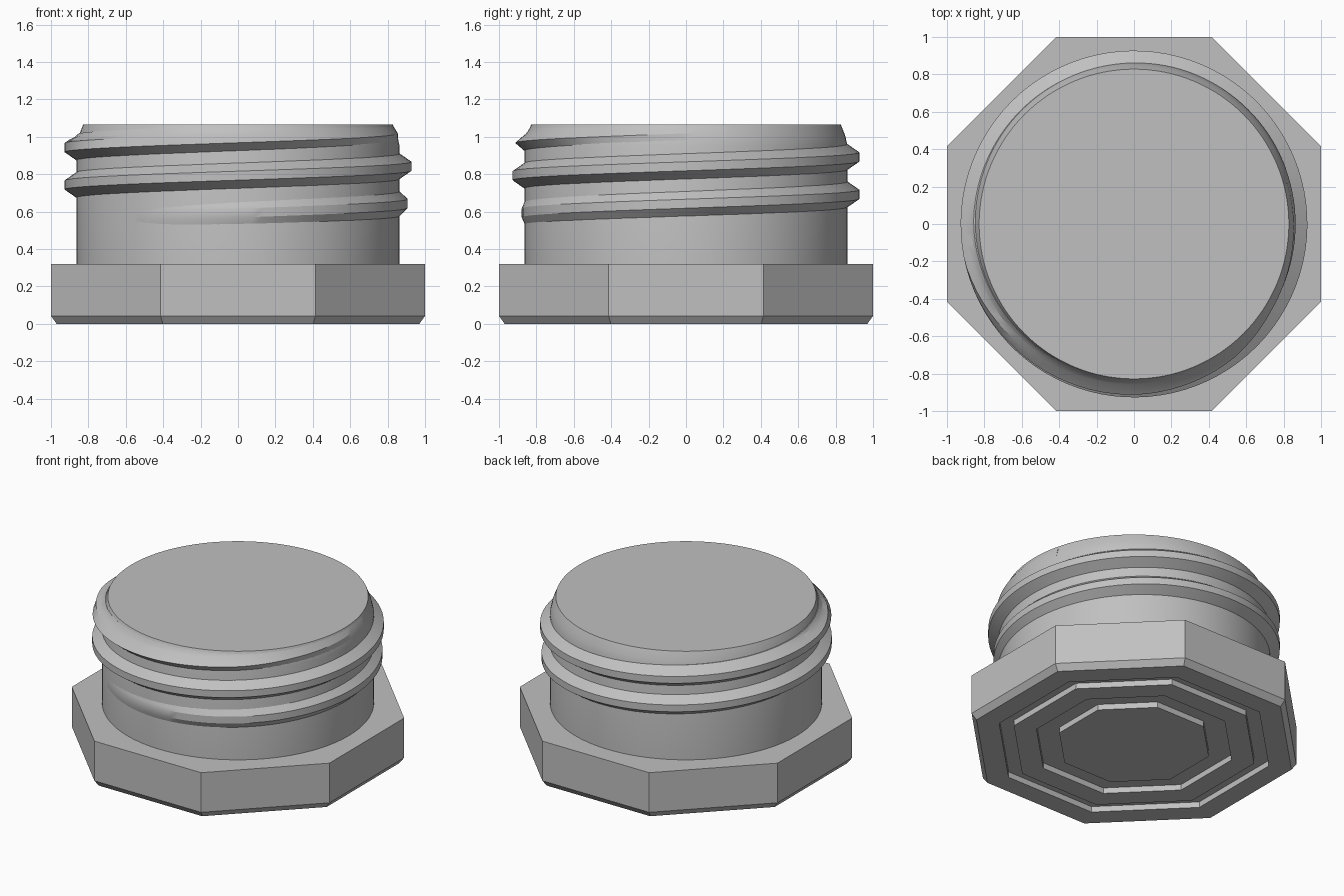
import bpy
import bmesh
from math import cos, sin, pi, radians

cube = bpy.data.objects.get("Cube")
if cube:
    bpy.data.objects.remove(cube)

grey = bpy.data.materials.new("plain grey")
grey.use_nodes = True
colour = (0.53, 0.53, 0.53, 1)
grey.diffuse_color = colour
grey.node_tree.nodes["Principled BSDF"].inputs["Base Color"].default_value = colour


def skin(name, rings, closed_ring, smooth):
    """Join successive rings of points into a capped solid."""
    bm = bmesh.new()
    loops = [[bm.verts.new(p) for p in ring] for ring in rings]
    n = len(loops[0])
    for a, b in zip(loops, loops[1:]):
        for i in range(n):
            j = (i + 1) % n
            bm.faces.new((a[i], a[j], b[j], b[i]))
    bm.faces.new(loops[0])
    bm.faces.new(loops[-1])
    bmesh.ops.recalc_face_normals(bm, faces=bm.faces)
    mesh = bpy.data.meshes.new(name)
    bm.to_mesh(mesh)
    bm.free()
    mesh.materials.append(grey)
    obj = bpy.data.objects.new(name, mesh)
    bpy.context.collection.objects.link(obj)
    if smooth:
        bpy.ops.object.select_all(action="DESELECT")
        obj.select_set(True)
        bpy.context.view_layer.objects.active = obj
        bpy.ops.object.shade_smooth_by_angle(angle=radians(25))
    return obj


def lathe(name, profile, sides, turn=0.0, smooth=False):
    angles = [turn + 2 * pi * i / sides for i in range(sides)]
    rings = [[(r * cos(a), r * sin(a), z) for a in angles] for r, z in profile]
    return skin(name, rings, True, smooth)


def interpolate(points, x):
    if x <= points[0][0]:
        return points[0][1]
    for (x0, y0), (x1, y1) in zip(points, points[1:]):
        if x <= x1:
            return y0 + (y1 - y0) * (x - x0) / (x1 - x0)
    return points[-1][1]


# Octagonal head: bevelled lower rim and two grooves under the base
DEPTH = 0.04
flats = [(0.46, 0), (0.46, DEPTH), (0.60, DEPTH), (0.60, 0),
         (0.74, 0), (0.74, DEPTH), (0.83, DEPTH), (0.83, 0),
         (0.97, 0), (1.0, 0.042), (1.0, 0.32)]
lathe("octagonal_head", [(r / cos(pi / 8), z) for r, z in flats], 8, pi / 8)

# Round neck with a tapering top
TOP = 1.065
lathe("neck", [(0.864, 0.31), (0.864, 0.95), (0.85, 1.01), (0.828, TOP)],
      128, smooth=True)

# Single helical thread, fading in at the bottom and out at the top
PITCH, CREST = 0.2, 0.642
ROOT, TIP, INNER = 0.862, 0.927, 0.78
section = [(-0.072, 0), (-0.024, 1), (0.024, 1), (0.04, 0.67), (0.056, 0.33), (0.072, 0)]
fade = [(-145, 0), (-70, 0.4), (0, 0.7), (60, 1), (560, 1), (630, 0.8), (735, 0)]
envelope = [(0.972, 0.93), (1.0, 0.868), (1.03, 0.845), (TOP, 0.826)]
rings = []
for degrees in range(-145, 736, 4):
    a = radians(degrees)
    centre = CREST + PITCH * degrees / 360
    strength = interpolate(fade, degrees)
    points = []
    for dz, height in section:
        z = min(centre + dz, TOP - 0.003)
        r = ROOT - 0.004 + (TIP - ROOT + 0.004) * height * strength
        points.append((min(r, interpolate(envelope, z)), z))
    points += [(INNER, points[-1][1]), (INNER, points[0][1])]
    rings.append([(r * cos(a), r * sin(a), z) for r, z in points])
skin("screw_thread", rings, True, True)
